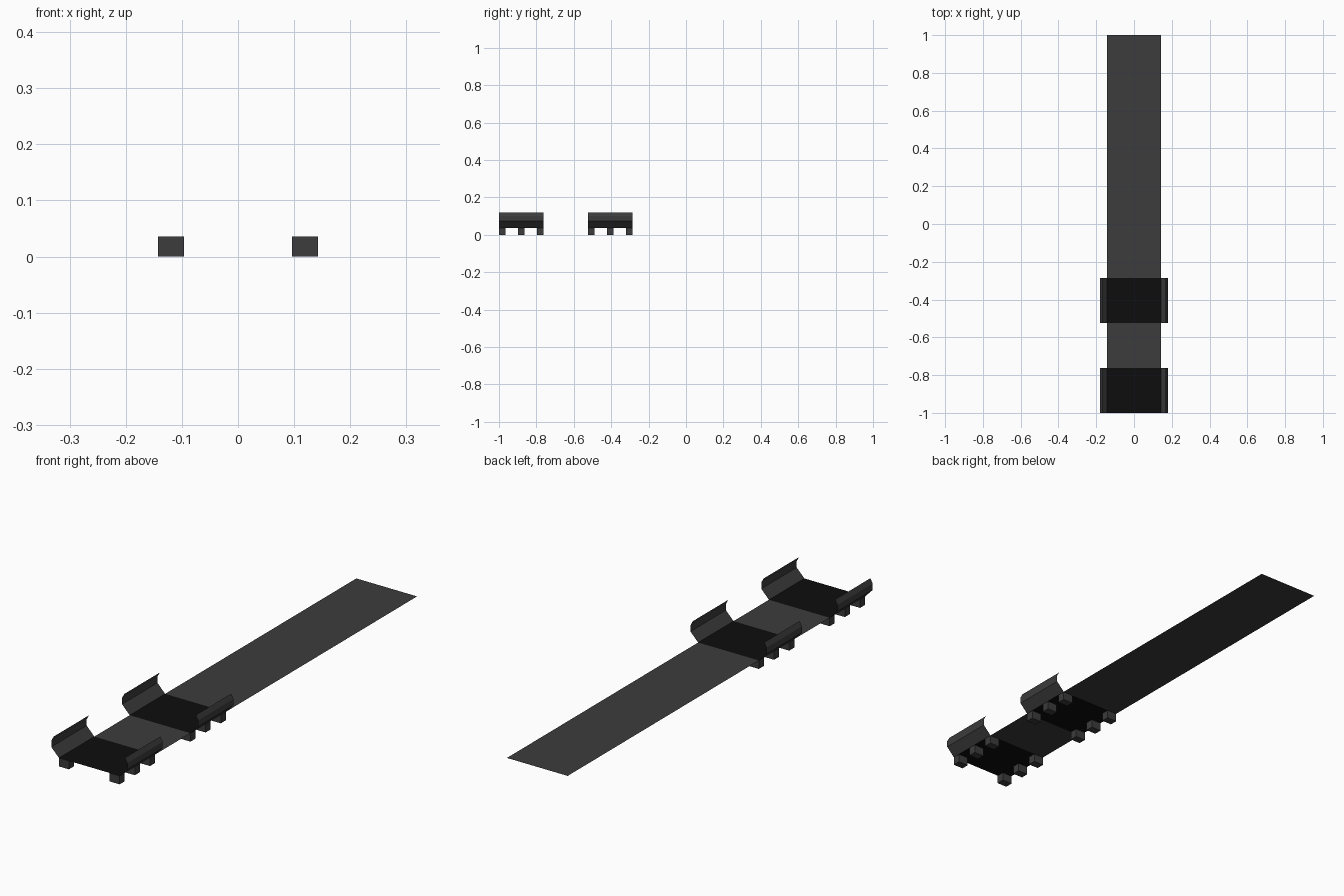
import bpy, bmesh

if "Cube" in bpy.data.objects:
    bpy.data.objects.remove(bpy.data.objects["Cube"])

Z = 0.036        # height of the flat deck
W = 0.143        # half width of the deck
CLIP = 0.238     # clip length along y


def material(name, v):
    m = bpy.data.materials.new(name)
    m.diffuse_color = (v, v, v, 1)
    m.use_nodes = True
    m.node_tree.nodes["Principled BSDF"].inputs["Base Color"].default_value = m.diffuse_color
    return m


dark = material("dark_grey", 0.045)
black = material("black", 0.004)


def finish(name, bm, mat):
    me = bpy.data.meshes.new(name)
    bm.to_mesh(me)
    bm.free()
    me.materials.append(mat)
    ob = bpy.data.objects.new(name, me)
    bpy.context.collection.objects.link(ob)
    return ob


def sheet(name, profile, y0, y1, mat):
    """Thin sheet: an open x/z profile swept from y0 to y1."""
    bm = bmesh.new()
    rows = [[bm.verts.new((x, y, z)) for x, z in profile] for y in (y0, y1)]
    for i in range(len(profile) - 1):
        bm.faces.new((rows[0][i], rows[0][i + 1], rows[1][i + 1], rows[1][i]))
    return finish(name, bm, mat)


def box(name, x0, x1, y0, y1, z0, z1, mat):
    bm = bmesh.new()
    bmesh.ops.create_cube(bm, size=1)
    for v in bm.verts:
        v.co.x = x0 + (v.co.x + 0.5) * (x1 - x0)
        v.co.y = y0 + (v.co.y + 0.5) * (y1 - y0)
        v.co.z = z0 + (v.co.z + 0.5) * (z1 - z0)
    return finish(name, bm, mat)


deck = [(-W, Z), (W, Z)]
flange = [(W, Z), (0.179, 0.073), (0.179, 0.1), (0.168, 0.12)]

# Long strip, filling the spaces between and behind the clips
sheet("strip_front", deck, -0.762, -0.524, dark)
sheet("strip_back", deck, -0.286, 1.0, dark)

for n, y0 in enumerate((-1.0, -0.524)):
    # Clip base plate
    sheet(f"clip_plate_{n}", deck, y0, y0 + CLIP, black)
    for side, s in (("right", 1), ("left", -1)):
        # Bent side flange, mirrored left and right
        prof = [(s * x, z) for x, z in flange]
        if s > 0:
            pass
        else:
            prof.reverse()
        sheet(f"clip_flange_{side}_{n}", prof, y0, y0 + CLIP, dark)
        # Three small feet under each side
        for k in range(3):
            fy = y0 + k * (CLIP - 0.034) / 2
            xa, xb = sorted((s * 0.096, s * W))
            box(f"foot_{side}_{n}_{k}", xa, xb, fy, fy + 0.034, 0, Z - 0.0005, dark)
